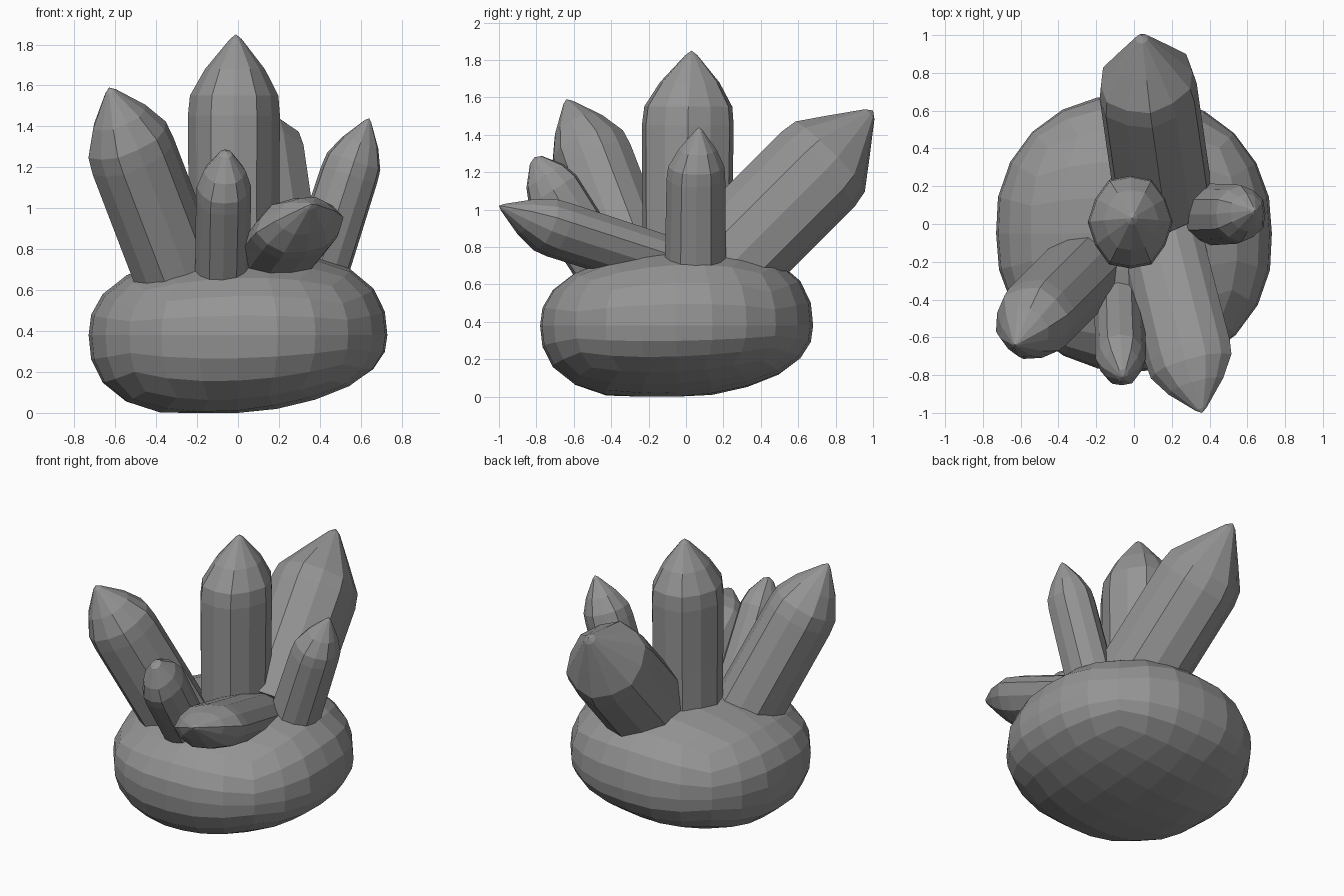
import bpy, bmesh, math
from mathutils import Vector

old = bpy.data.objects.get("Cube")
if old:
    bpy.data.objects.remove(old, do_unlink=True)

# Single stone colour
GREY = (0.3, 0.3, 0.3, 1)
stone = bpy.data.materials.new("grey_stone")
stone.use_nodes = True
stone.diffuse_color = GREY
stone.node_tree.nodes["Principled BSDF"].inputs["Base Color"].default_value = GREY


def finish(bm, name):
    bmesh.ops.recalc_face_normals(bm, faces=bm.faces)
    mesh = bpy.data.meshes.new(name)
    bm.to_mesh(mesh)
    bm.free()
    mesh.materials.append(stone)
    obj = bpy.data.objects.new(name, mesh)
    bpy.context.collection.objects.link(obj)
    return obj


def rock_base():
    """Rounded cube squashed into a boulder with a tilted underside."""
    bm = bmesh.new()
    bmesh.ops.create_cube(bm, size=2)
    bmesh.ops.subdivide_edges(bm, edges=bm.edges[:], cuts=5, use_grid_fill=True)
    for v in bm.verts:
        p = Vector([math.tan(c * math.pi / 4) for c in v.co]).normalized()
        r = math.hypot(p.x, p.y)
        p /= (r ** 2.4 + abs(p.z) ** 2.4) ** (1 / 2.4)
        if p.z < 0:
            z = 0.38 + p.z * (0.38 - 0.07 * p.x - 0.05 * p.y)
        else:
            z = 0.38 + p.z * (0.41 + 0.03 * p.x + 0.05 * p.y)
        # the plan bulges a little on its diagonals
        xy = p.x * p.y
        wide = 0.73 * (1 + 0.07 * abs(xy) - 0.015 * xy)
        v.co = (p.x * wide, p.y * wide - 0.05, max(z, 0))
    return finish(bm, "rock_base")


def crystal(name, base, shoulder, tip, ru, rv, roll=0, bulge=0.0, taper=0.97, sides=12):
    """Six-cornered shaft from base to shoulder, with a cap leaning to the tip."""
    base, shoulder, tip = Vector(base), Vector(shoulder), Vector(tip)
    d = (shoulder - base).normalized()
    u = d.cross(Vector((0, 1, 0) if d.z > 0.99 else (0, 0, 1))).normalized()
    v = u.cross(d)
    c, s = math.cos(math.radians(roll)), math.sin(math.radians(roll))
    u, v = u * c + v * s, v * c - u * s
    # (ring centre, relative radius)
    profile = [(base, taper), (base.lerp(shoulder, 0.5), (1 + taper) / 2),
               (base.lerp(shoulder, 0.94), 1.0),
               (shoulder.lerp(tip, 0.12), 0.96 + 0.04 * bulge),
               (shoulder.lerp(tip, 0.5), 0.65 + 0.17 * bulge),
               (shoulder.lerp(tip, 0.93), 0.13 + 0.17 * max(bulge, 0))]
    bm = bmesh.new()
    rings = []
    for centre, f in profile:
        ring = []
        for i in range(sides):
            a = 2 * math.pi * i / sides
            k = f * (1 if i % 2 == 0 else 0.95)
            ring.append(bm.verts.new(centre + u * (math.cos(a) * ru * k)
                                     + v * (math.sin(a) * rv * k)))
        rings.append(ring)
    for low, high in zip(rings, rings[1:]):
        for i in range(sides):
            j = (i + 1) % sides
            bm.faces.new((low[i], low[j], high[j], high[i]))
    top = bm.verts.new(tip)
    for i in range(sides):
        bm.faces.new((rings[-1][i], rings[-1][(i + 1) % sides], top))
    bm.faces.new(rings[0][::-1])
    return finish(bm, name)


rock_base()
crystal("center_crystal", (-0.02, 0.005, 0.55), (-0.02, 0.01, 1.51), (-0.01, 0.03, 1.85),
        0.225, 0.258)
crystal("front_right_crystal", (-0.25, -0.23, 0.57), (-0.53, -0.51, 1.30),
        (-0.63, -0.64, 1.59), 0.213, 0.225, taper=1.0)
crystal("front_small_crystal", (-0.08, -0.36, 0.55), (-0.07, -0.70, 1.08),
        (-0.06, -0.81, 1.28), 0.135, 0.16, bulge=0.7)
crystal("front_low_crystal", (0.13, -0.05, 0.69), (0.295, -0.72, 0.905),
        (0.36, -1.0, 1.02), 0.235, 0.15, roll=-10)
crystal("left_crystal", (0.36, 0.05, 0.60), (0.555, 0.053, 1.20), (0.64, 0.07, 1.44),
        0.157, 0.15, taper=1.05)
crystal("back_crystal", (0.155, 0.15, 0.66), (0.07, 0.74, 1.25), (0.04, 1.0, 1.53),
        0.27, 0.285, roll=30, bulge=-0.5, taper=1.0)
